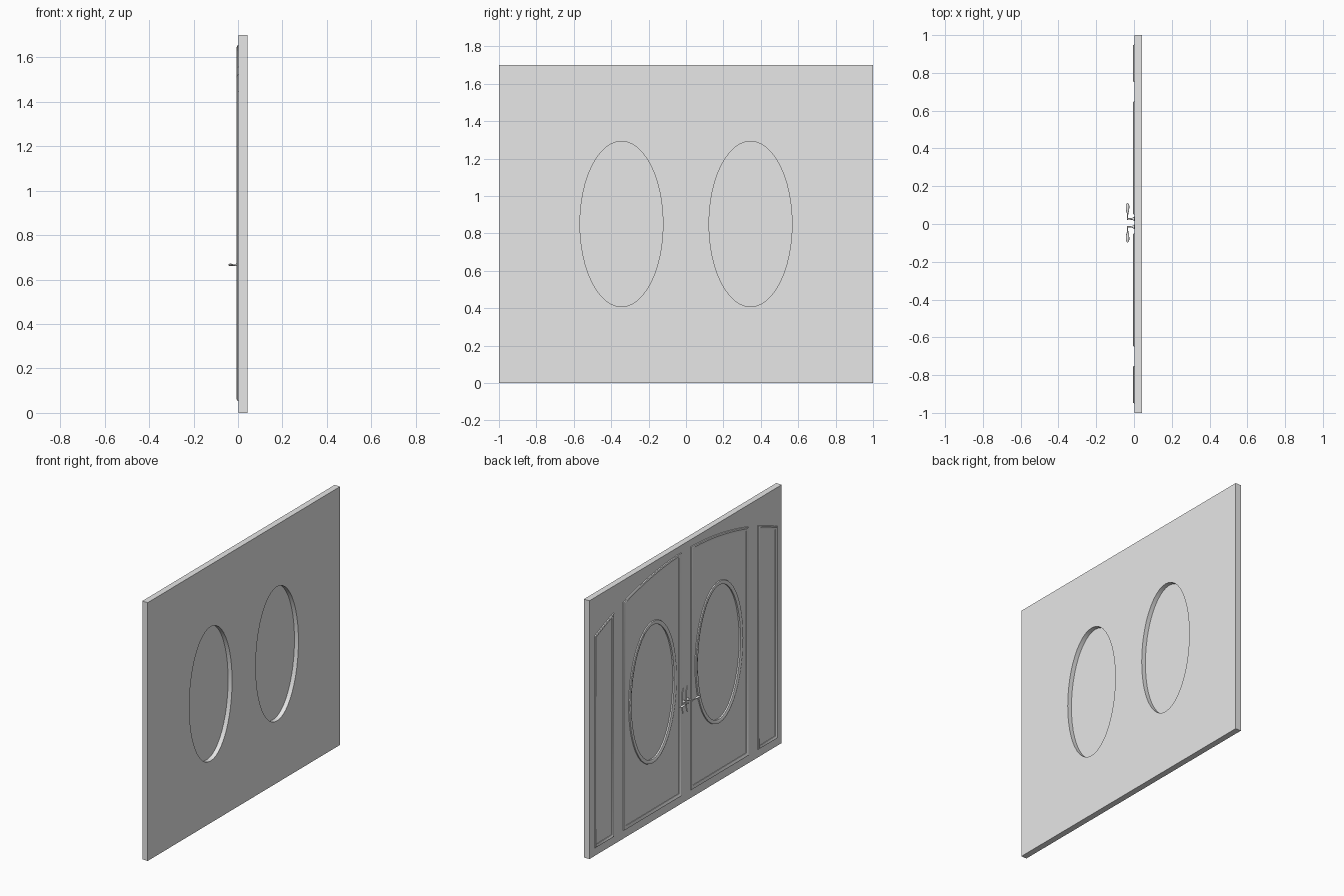
import bpy, bmesh, math
from mathutils import Matrix, Vector

cube = bpy.data.objects.get("Cube")
if cube:
    bpy.data.objects.remove(cube, do_unlink=True)

GREY = (0.8, 0.8, 0.8, 1.0)
mat = bpy.data.materials.new("plain grey")
mat.use_nodes = True
mat.diffuse_color = GREY
mat.node_tree.nodes["Principled BSDF"].inputs["Base Color"].default_value = GREY

FACE, BACK = 0.003, 0.043            # decorated face and plain face of the slab (x)
HEIGHT = 1.70
OVAL_Y, OVAL_Z, OVAL_RY, OVAL_RZ = 0.345, 0.85, 0.222, 0.442
HANDLE_Z, HANDLE_Y = 0.666, 0.006


def add_mesh(name, mesh, smooth=None):
    obj = bpy.data.objects.new(name, mesh)
    bpy.context.collection.objects.link(obj)
    mesh.materials.clear()
    mesh.materials.append(mat)
    if smooth:
        bpy.ops.object.select_all(action='DESELECT')
        obj.select_set(True)
        bpy.context.view_layer.objects.active = obj
        bpy.ops.object.shade_smooth_by_angle(angle=math.radians(smooth))
    return obj


def finish(name, bm, smooth=None):
    bmesh.ops.recalc_face_normals(bm, faces=bm.faces)
    mesh = bpy.data.meshes.new(name)
    bm.to_mesh(mesh)
    bm.free()
    return add_mesh(name, mesh, smooth)


def oval(cy, cz, ry, rz, n=48):
    return [(cy + ry * math.cos(2 * math.pi * i / n),
             cz + rz * math.sin(2 * math.pi * i / n)) for i in range(n)]


def plate(name, loops, x0, x1, smooth=None):
    """Flat plate in the y-z plane; loops after the first are holes."""
    curve = bpy.data.curves.new(name, 'CURVE')
    curve.dimensions = '2D'
    curve.fill_mode = 'BOTH'
    curve.extrude = (x1 - x0) / 2
    for loop in loops:
        spline = curve.splines.new('POLY')
        spline.points.add(len(loop) - 1)
        for p, (y, z) in zip(spline.points, loop):
            p.co = (y, z, 0, 1)
        spline.use_cyclic_u = True
    temp = bpy.data.objects.new("temp", curve)
    bpy.context.collection.objects.link(temp)
    deps = bpy.context.evaluated_depsgraph_get()
    mesh = bpy.data.meshes.new_from_object(temp.evaluated_get(deps))
    bpy.data.objects.remove(temp, do_unlink=True)
    mesh.name = name
    # curve plane x,y,z becomes world y,z,x
    mesh.transform(Matrix(((0, 0, 1, (x0 + x1) / 2), (1, 0, 0, 0),
                           (0, 1, 0, 0), (0, 0, 0, 1))))
    bm = bmesh.new()
    bm.from_mesh(mesh)
    bmesh.ops.remove_doubles(bm, verts=bm.verts, dist=1e-5)
    bpy.data.meshes.remove(mesh)
    return finish(name, bm, smooth)


def inset(loop, d):
    """Mitred offset of a counter-clockwise loop, inwards for positive d."""
    pts, out = [Vector(p) for p in loop], []
    for i, p in enumerate(pts):
        a = (p - pts[i - 1]).normalized()
        b = (pts[(i + 1) % len(pts)] - p).normalized()
        na, nb = Vector((-a.y, a.x)), Vector((-b.y, b.x))
        out.append(p + (na + nb) * d / (1 + na.dot(nb)))
    return out


def loft(bm, rings, caps=False):
    rows = [[bm.verts.new(co) for co in ring] for ring in rings]
    n = len(rows[0])
    for r, s in zip(rows, rows[1:]):
        for i in range(n):
            j = (i + 1) % n
            bm.faces.new((r[i], r[j], s[j], s[i]))
    if caps:
        bm.faces.new(rows[0])
        bm.faces.new(rows[-1])


def moulding(name, loop, width=0.024, rise=0.009):
    """Raised rounded strip running just inside a loop."""
    profile = [(0, -0.1), (0.08, 0.7), (0.4, 1.0), (0.7, 0.65), (1, 0.4), (1, -0.1)]
    bm = bmesh.new()
    loft(bm, [[(FACE - h * rise, y, z) for y, z in inset(loop, d * width)]
              for d, h in profile])
    return finish(name, bm, 40)


def arch(y):
    return 1.655 - 0.23 * y * y


def panel(y0, y1, steps):
    top = [y1 + (y0 - y1) * i / steps for i in range(steps + 1)]
    return [(y0, 0.053), (y1, 0.053)] + [(y, arch(y)) for y in top]


# Slab with two oval openings
ovals = [oval(s * OVAL_Y, OVAL_Z, OVAL_RY, OVAL_RZ) for s in (-1, 1)]
plate("door_slab", [[(-1, 0), (1, 0), (1, HEIGHT), (-1, HEIGHT)]] + ovals, FACE, BACK, 30)

for s, side in ((-1, "front"), (1, "back")):
    # Pane, oval trim and panel mouldings of each leaf
    plate(side + "_pane", [oval(s * OVAL_Y, OVAL_Z, OVAL_RY + 0.002, OVAL_RZ + 0.002)],
          0.010, 0.014)
    moulding(side + "_oval_trim",
             oval(s * OVAL_Y, OVAL_Z, OVAL_RY + 0.026, OVAL_RZ + 0.026), 0.026)
    moulding(side + "_leaf_moulding", panel(*sorted((s * 0.05, s * 0.65)), 12))
    moulding(side + "_side_moulding", panel(*sorted((s * 0.75, s * 0.95)), 5), 0.02)

    # Slim handle plate
    y = HANDLE_Y + s * 0.021
    plate(side + "_handle_plate", [oval(y, HANDLE_Z + 0.003, 0.012, 0.085, 24)],
          FACE - 0.004, FACE + 0.002, 40)

    # Spindle with a flared base, turned around the x axis
    bm = bmesh.new()
    turned = [(0.003, 0.009), (-0.004, 0.009), (-0.009, 0.005), (-0.028, 0.004),
              (-0.036, 0.005), (-0.038, 0.003)]
    loft(bm, [[(x, yy, z) for yy, z in oval(y, HANDLE_Z, r, r, 16)]
              for x, r in turned], caps=True)
    finish(side + "_handle_spindle", bm, 40)

    # Lever: thin neck swelling into a rounded grip
    bm = bmesh.new()
    stations = [(-0.003, -0.033, 0.003, 0.003), (0.012, -0.034, 0.003, 0.003),
                (0.030, -0.034, 0.004, 0.004), (0.038, -0.034, 0.007, 0.005),
                (0.055, -0.034, 0.009, 0.006), (0.070, -0.034, 0.009, 0.006),
                (0.079, -0.034, 0.006, 0.004), (0.083, -0.034, 0.002, 0.002)]
    loft(bm, [[(x, y + s * d, z) for x, z in oval(cx, HANDLE_Z, rx, rz, 12)]
              for d, cx, rx, rz in stations], caps=True)
    finish(side + "_handle_lever", bm, 50)
